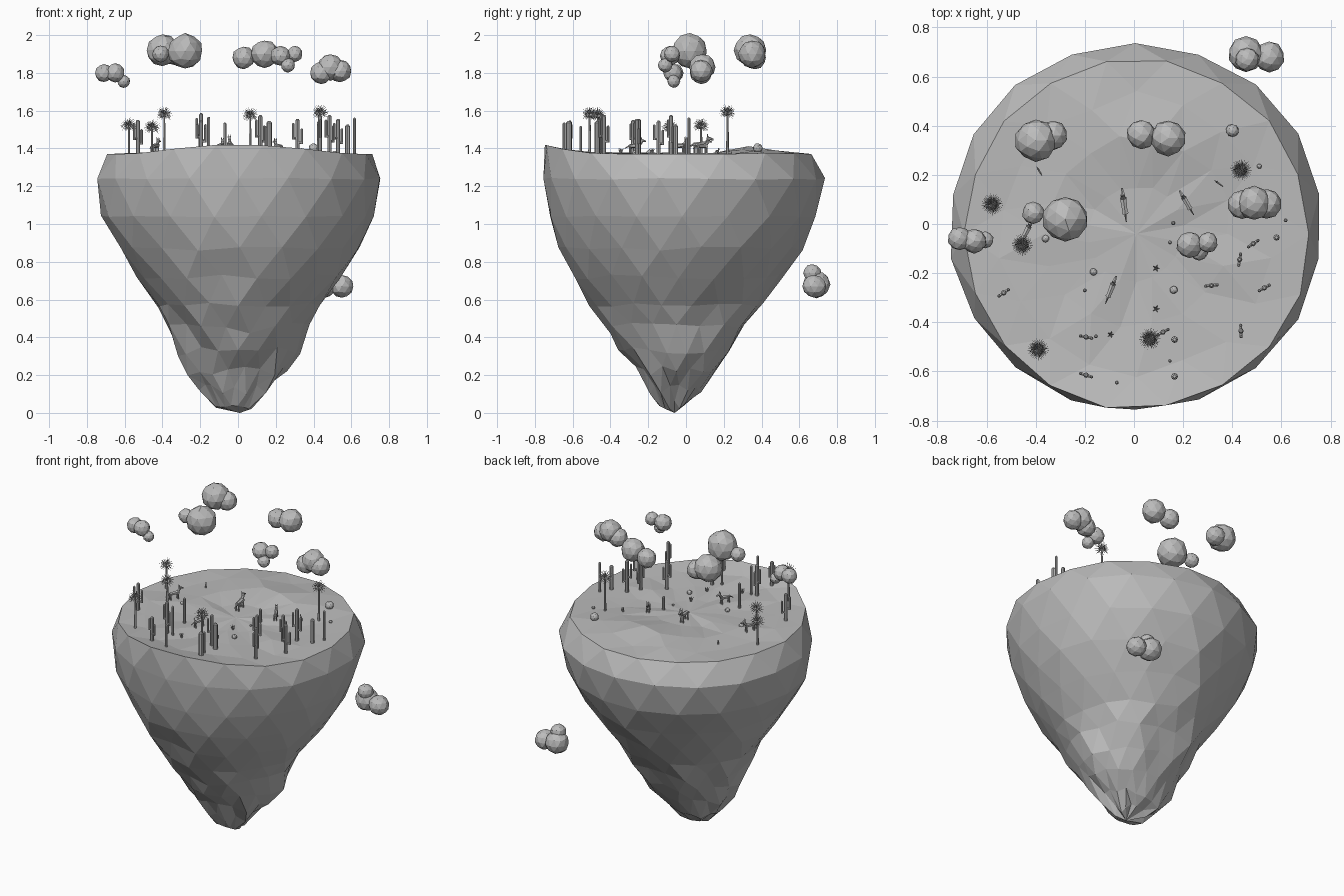
import bpy, bmesh, math, random
from mathutils import Vector, Matrix

random.seed(7)
cube = bpy.data.objects.get("Cube")
if cube:
    bpy.data.objects.remove(cube, do_unlink=True)

# One plain grey for everything
grey = bpy.data.materials.new("stone_grey")
grey.use_nodes = True
tone = (0.5, 0.5, 0.5, 1)
grey.diffuse_color = tone
grey.node_tree.nodes["Principled BSDF"].inputs["Base Color"].default_value = tone


def finish(bm, name):
    bmesh.ops.recalc_face_normals(bm, faces=bm.faces)
    mesh = bpy.data.meshes.new(name)
    bm.to_mesh(mesh)
    bm.free()
    mesh.materials.append(grey)
    obj = bpy.data.objects.new(name, mesh)
    bpy.context.collection.objects.link(obj)
    return obj


def ground(x, y):
    """Height of the plateau: a low hill behind and a raised front lip."""
    lip = max(0, min(1, (-y - 0.38) / 0.37))
    hill = 0.045 * math.exp(-((x - 0.1) ** 2 / 0.1 + (y - 0.38) ** 2 / 0.02))
    return 1.37 + 0.05 * lip * lip + hill


def limb(bm, a, b, r1, r2, sides=6):
    """Tapered stick between two points."""
    a, b = Vector(a), Vector(b)
    d = b - a
    turn = d.to_track_quat('Z', 'Y').to_matrix().to_4x4()
    bmesh.ops.create_cone(bm, cap_ends=True, segments=sides, radius1=r1, radius2=r2,
                          depth=d.length, matrix=Matrix.Translation((a + b) / 2) @ turn)


def ball(bm, x, y, z, r, wobble=0.06, squash=1):
    made = bmesh.ops.create_icosphere(bm, subdivisions=2, radius=r)["verts"]
    for v in made:
        v.co *= 1 + random.uniform(-wobble, wobble)
        v.co.z *= squash
        v.co += Vector((x, y, z))


# Floating island: staggered rings, height, centre and half widths
SIDES = 18
RINGS = [(1.37, 0.01, -0.04, 0.70, 0.71), (1.24, 0.005, -0.01, 0.755, 0.745),
         (1.04, 0, -0.02, 0.72, 0.71), (0.87, 0.01, -0.03, 0.64, 0.63),
         (0.72, 0.005, -0.04, 0.54, 0.55), (0.57, 0, -0.05, 0.43, 0.45),
         (0.45, 0, -0.05, 0.37, 0.37), (0.33, 0, -0.05, 0.32, 0.30),
         (0.22, -0.01, -0.05, 0.26, 0.21), (0.12, -0.02, -0.06, 0.185, 0.14),
         (0.05, -0.02, -0.06, 0.10, 0.08)]


def ring(bm, z, cx, cy, rx, ry, shift, rough):
    out = []
    for i in range(SIDES):
        t = math.tau * (i + shift) / SIDES
        k = 1.005 + random.uniform(-rough, rough)
        x, y = cx + rx * k * math.cos(t), cy + ry * k * math.sin(t)
        out.append(bm.verts.new((x, y, ground(x, y) if z > 1.3 else z + random.uniform(-rough, rough) * 0.5)))
    return out


def bridge(bm, top, low, odd):
    """Zigzag of triangles between two staggered rings."""
    for i in range(SIDES):
        j = (i + 1) % SIDES
        if odd:
            bm.faces.new((top[i], low[i], low[j]))
            bm.faces.new((top[i], low[j], top[j]))
        else:
            bm.faces.new((top[i], low[i], top[j]))
            bm.faces.new((top[j], low[i], low[j]))


def fan(bm, loop, tip):
    centre = bm.verts.new(tip)
    for i in range(SIDES):
        bm.faces.new((loop[i], loop[(i + 1) % SIDES], centre))


bm = bmesh.new()
loops = []
for n, spec in enumerate(RINGS):
    rough = 0.01 if n < 3 else 0.025 if n < 6 else 0.06
    loops.append(ring(bm, *spec, (n % 2) / 2, rough))
for n in range(len(loops) - 1):
    bridge(bm, loops[n], loops[n + 1], n % 2)
fan(bm, loops[-1], (0.01, -0.06, 0))
# Plateau facets inside the rim
edge = loops[0]
for n, size in enumerate((0.78, 0.54, 0.27)):
    inner = ring(bm, 1.37, 0.01, -0.04, 0.7 * size, 0.71 * size, ((n + 1) % 2) / 2, 0.05)
    for v in inner:
        v.co.z += random.uniform(-0.008, 0.01)
    bridge(bm, edge, inner, n % 2)
    edge = inner
fan(bm, edge, (0.01, -0.04, 1.375))
finish(bm, "floating_island")

# Clouds: clusters of faceted balls, x, y, z, radius
CLOUDS = [
    [(0.455, 0.69, 0.68, 0.072), (0.55, 0.68, 0.67, 0.062), (0.46, 0.67, 0.74, 0.048)],
    [(-0.40, 0.34, 1.92, 0.085), (-0.33, 0.36, 1.90, 0.06)],
    [(0.03, 0.365, 1.88, 0.06), (0.14, 0.35, 1.90, 0.073)],
    [(-0.28, 0.02, 1.915, 0.093), (-0.41, 0.045, 1.90, 0.045)],
    [(0.49, 0.085, 1.83, 0.07), (0.54, 0.08, 1.81, 0.06), (0.44, 0.08, 1.80, 0.06)],
    [(-0.71, -0.06, 1.80, 0.048), (-0.65, -0.07, 1.80, 0.05), (-0.605, -0.065, 1.755, 0.034)],
    [(0.225, -0.085, 1.89, 0.053), (0.30, -0.075, 1.90, 0.042), (0.265, -0.11, 1.84, 0.038)]]
for n, balls in enumerate(CLOUDS):
    bm = bmesh.new()
    for b in balls:
        ball(bm, *b, wobble=0.04)
    finish(bm, f"cloud_{n + 1}")

# Spiky tufted trees: x, y, crown height
for n, (x, y, z) in enumerate([(-0.577, 0.08, 1.52), (-0.455, -0.085, 1.51), (-0.39, -0.51, 1.58),
                               (0.065, -0.467, 1.575), (0.435, 0.22, 1.59)]):
    bm = bmesh.new()
    crown = Vector((x, y, z))
    limb(bm, (x, y, ground(x, y) - 0.02), crown, 0.008, 0.005)
    for i in range(70):
        up = 1 - 1.7 * (i + 0.5) / 70
        flat, t = math.sqrt(1 - up * up), i * 2.4
        leaf = Vector((flat * math.cos(t), flat * math.sin(t), up))
        limb(bm, crown, crown + leaf * 0.045, 0.0028, 0.0003, 3)
    finish(bm, f"tufted_tree_{n + 1}")


def cactus(name, x, y, top, r, arm_angle=None):
    bm = bmesh.new()
    base = Vector((x, y, ground(x, y) - 0.02))

    def column(a, b, r):
        limb(bm, a, b, r, r, 8)
        limb(bm, b, b + Vector((0, 0, r * 0.7)), r, r * 0.45, 8)

    column(base, Vector((x, y, top - r)), r)
    if arm_angle is not None:
        h = top - base.z
        for side, low, high in ((1, 0.38, 0.72), (-1, 0.5, 0.86)):
            out = Vector((math.cos(arm_angle), math.sin(arm_angle), 0)) * side * r * 2.1
            elbow = base + out + Vector((0, 0, h * low))
            limb(bm, elbow - out, elbow, r * 0.6, r * 0.6)
            column(elbow - Vector((0, 0, r * 0.6)), base + out + Vector((0, 0, h * high)), r * 0.62)
    finish(bm, name)


# Cacti with arms: x, y, top, arm direction
for n, (x, y, top, turn) in enumerate([
        (-0.53, -0.28, 1.555, 0.6), (-0.195, -0.46, 1.59, -0.2), (-0.195, -0.615, 1.55, -0.3),
        (0.118, -0.44, 1.58, 0.5), (0.315, -0.25, 1.56, 0.1), (0.43, -0.145, 1.55, 1.4),
        (0.485, -0.08, 1.58, 0.6), (0.53, -0.26, 1.56, 0.5), (0.435, -0.435, 1.58, 1.6)]):
    cactus(f"armed_cactus_{n + 1}", x, y, top, 0.011, turn)

# Plain column cacti: x, y, top, radius
for n, spec in enumerate([
        (-0.155, -0.457, 1.57, 0.008), (-0.07, -0.645, 1.54, 0.008), (-0.2, -0.27, 1.54, 0.008),
        (0.165, -0.47, 1.55, 0.014), (0.146, -0.557, 1.52, 0.007), (0.165, -0.62, 1.55, 0.014),
        (0.58, -0.055, 1.53, 0.013), (0.617, 0.015, 1.565, 0.008), (0.16, 0.004, 1.46, 0.009)]):
    cactus(f"column_cactus_{n + 1}", *spec)

# Round cacti and boulders
for n, (x, y, r) in enumerate([(-0.165, -0.195, 0.015), (0.162, -0.268, 0.016), (0.40, 0.38, 0.026),
                               (-0.36, -0.06, 0.015), (0.146, -0.075, 0.007), (0.51, 0.235, 0.01)]):
    bm = bmesh.new()
    ball(bm, x, y, ground(x, y) + r * 0.5, r)
    finish(bm, f"boulder_{n + 1}")

# Low star-shaped succulents
for n, (x, y) in enumerate([(0.09, -0.18), (0.09, -0.345), (-0.095, -0.45)]):
    bm = bmesh.new()
    root = Vector((x, y, ground(x, y)))
    for i in range(10):
        t = i * math.tau / 5 + i // 5 * 0.6
        reach = 0.015 - 0.008 * (i // 5)
        limb(bm, root, root + Vector((math.cos(t) * reach, math.sin(t) * reach, 0.03)), 0.004, 0.0005, 4)
    finish(bm, f"succulent_{n + 1}")

# Four-legged animals: x, y, heading, scale
for n, (x, y, turn, s) in enumerate([(-0.04, 0.075, 1.7, 1.15), (0.215, 0.085, 2.1, 0.95),
                                     (-0.095, -0.27, 1.2, 1), (-0.44, -0.035, 1.1, 1),
                                     (-0.385, 0.215, 2.1, 0.35), (0.345, 0.165, 2.5, 0.35)]):
    bm = bmesh.new()
    limb(bm, (-0.03, 0, 0.043), (0.03, 0, 0.046), 0.010, 0.013)
    limb(bm, (0.024, 0, 0.048), (0.042, 0, 0.07), 0.009, 0.007)
    limb(bm, (0.034, 0, 0.073), (0.062, 0, 0.067), 0.009, 0.004)
    limb(bm, (-0.028, 0, 0.046), (-0.058, 0, 0.03), 0.005, 0.002)
    for side in (-1, 1):
        limb(bm, (0.036, side * 0.005, 0.076), (0.034, side * 0.007, 0.092), 0.004, 0.0005, 4)
        for foot in (-0.026, 0.025):
            limb(bm, (foot, side * 0.008, -0.01), (foot, side * 0.007, 0.044), 0.003, 0.005, 5)
    place = Matrix.Translation((x, y, ground(x, y))) @ Matrix.Rotation(turn, 4, 'Z') @ Matrix.Scale(s, 4)
    bm.transform(place)
    finish(bm, f"animal_{n + 1}")
